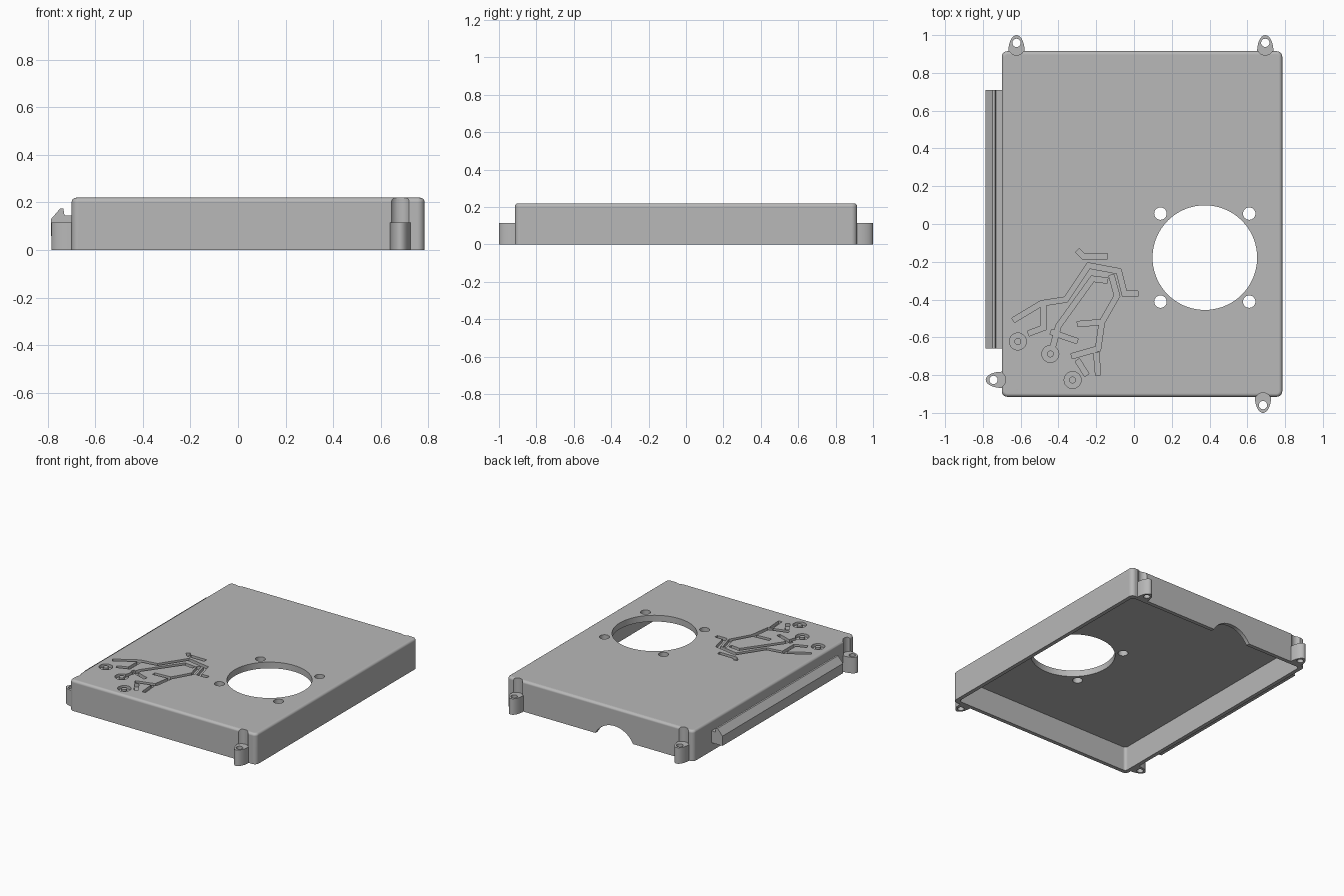
import bpy
import bmesh
from math import sin, cos, pi, radians
from mathutils import Matrix, Vector

if "Cube" in bpy.data.objects:
    bpy.data.objects.remove(bpy.data.objects["Cube"])

X0, X1, Y, TOP = -0.70, 0.785, 0.915, 0.22
LUG_TOP = 0.115
SWAP_YZ = Matrix(((1, 0, 0, 0), (0, 0, 1, 0), (0, 1, 0, 0), (0, 0, 0, 1)))

grey = bpy.data.materials.new("plain grey")
grey.use_nodes = True
grey.diffuse_color = (0.48, 0.48, 0.48, 1)
grey.node_tree.nodes["Principled BSDF"].inputs["Base Color"].default_value = grey.diffuse_color


def finish(name, bm):
    bmesh.ops.recalc_face_normals(bm, faces=bm.faces[:])
    mesh = bpy.data.meshes.new(name)
    bm.to_mesh(mesh)
    bm.free()
    mesh.materials.append(grey)
    obj = bpy.data.objects.new(name, mesh)
    bpy.context.scene.collection.objects.link(obj)
    return obj


def prism(name, pts, z0, z1, matrix=None):
    """Extrude a flat outline from z0 to z1."""
    bm = bmesh.new()
    face = bm.faces.new([bm.verts.new((x, y, z0)) for x, y in pts])
    ext = bmesh.ops.extrude_face_region(bm, geom=[face])["geom"]
    for v in ext:
        if isinstance(v, bmesh.types.BMVert):
            v.co.z = z1
    if matrix:
        bm.transform(matrix)
    return finish(name, bm)


def circle(cx, cy, r, n=32):
    return [(cx + r * cos(2 * pi * i / n), cy + r * sin(2 * pi * i / n)) for i in range(n)]


def rounded_box(name, lo, hi, corner, top_edge):
    bm = bmesh.new()
    bmesh.ops.create_cube(bm, size=1)
    for v in bm.verts:
        v.co = [(a + b) / 2 + c * (b - a) for a, b, c in zip(lo, hi, v.co)]
    upright = [e for e in bm.edges if abs(e.verts[0].co.z - e.verts[1].co.z) > 0.01]
    bmesh.ops.bevel(bm, geom=upright, offset=corner, segments=6, profile=0.5, affect='EDGES')
    if top_edge:
        rim = [e for e in bm.edges if all(v.co.z > hi[2] - 0.001 for v in e.verts)]
        bmesh.ops.bevel(bm, geom=rim, offset=top_edge, segments=4, profile=0.5, affect='EDGES')
    return finish(name, bm)


def ribbon(path, width):
    """Mitred outline around an open path."""
    p = [Vector(q) for q in path]
    left, right = [], []
    for i, q in enumerate(p):
        dirs = [(b - a).normalized() for a, b in zip(p[max(i - 1, 0):i + 1], p[max(i - 1, 0) + 1:i + 2])]
        normals = [Vector((-d.y, d.x)) for d in dirs]
        n = sum(normals, Vector((0, 0))).normalized()
        off = n * (width / 2 / n.dot(normals[0]))
        left.append(tuple(q + off))
        right.append(tuple(q - off))
    return left + right[::-1]


def ring(name, cx, cy, outer, inner, z0, z1):
    body = prism(name, circle(cx, cy, outer, 24), z0, z1)
    carve(body, [prism("ring core", circle(cx, cy, inner, 24), z0 - 0.1, z1 + 0.1)])
    return body


def carve(obj, cutters):
    """Cut the helpers out of obj, then drop them."""
    for c in cutters:
        c.hide_render = True
        mod = obj.modifiers.new("cut", 'BOOLEAN')
        mod.operation, mod.solver, mod.object = 'DIFFERENCE', 'EXACT', c
    bpy.context.view_layer.update()
    deps = bpy.context.evaluated_depsgraph_get()
    mesh = bpy.data.meshes.new_from_object(obj.evaluated_get(deps))
    obj.modifiers.clear()
    obj.data = mesh
    for c in cutters:
        bpy.data.objects.remove(c)


def smooth(obj):
    bpy.ops.object.select_all(action='DESELECT')
    obj.select_set(True)
    bpy.context.view_layer.objects.active = obj
    bpy.ops.object.shade_smooth_by_angle(angle=radians(30))
    obj.modifiers.new("even shading", 'WEIGHTED_NORMAL').keep_sharp = True


# Hollow cover, open underneath
cover = rounded_box("cover", (X0, -Y, 0), (X1, Y, TOP), 0.03, 0.018)
wall = 0.028
cuts = [rounded_box("cavity", (X0 + wall, wall - Y, -0.1), (X1 - wall, Y - wall, 0.175), 0.02, 0)]

# Fan opening with four screw holes
fan_x, fan_y = 0.375, -0.178
cuts.append(prism("fan cut", circle(fan_x, fan_y, 0.277, 72), 0.1, 0.3))
for sx in (-1, 1):
    for sy in (-1, 1):
        cuts.append(prism("screw cut", circle(fan_x + sx * 0.235, fan_y + sy * 0.233, 0.033, 24), 0.1, 0.3))

# Cable arch in the back wall
cuts.append(prism("arch cut", circle(-0.07, -0.08, 0.17, 48), Y - 0.1, Y + 0.1, SWAP_YZ))

# Screw lugs, each with a shallow tool recess in the wall above it
lugs = {
    "back_right_lug": (-0.622, Y, 90),
    "back_left_lug": (0.695, Y, 90),
    "front_left_lug": (0.683, -Y, -90),
    "side_lug": (X0, -0.825, 180),
}
parts = [cover]
for name, (x, y, turn) in lugs.items():
    place = Matrix.Translation((x, y, 0)) @ Matrix.Rotation(radians(turn), 4, 'Z')
    arc = [(0.085 * cos(a), 0.043 * sin(a)) for a in (pi * (i / 20 - 0.5) for i in range(21))]
    lug = prism(name, [(-0.015, -0.043)] + arc + [(-0.015, 0.043)], 0, LUG_TOP, place)
    carve(lug, [prism("lug hole", circle(0.044, 0, 0.022, 24), -0.1, 0.3, place)])
    cuts.append(prism("tool recess", circle(0.022, 0, 0.043), LUG_TOP, 0.3, place))
    parts.append(lug)

# Engraved circuit traces ending in ring pads
floor = 0.198
traces = [
    [(-0.64, -0.51), (-0.49, -0.42), (-0.36, -0.40), (-0.24, -0.22), (-0.08, -0.25), (-0.05, -0.37), (0.02, -0.37)],
    [(-0.48, -0.43), (-0.48, -0.55), (-0.56, -0.58)],
    [(-0.43, -0.65), (-0.40, -0.54), (-0.22, -0.29), (-0.14, -0.30)],
    [(-0.44, -0.57), (-0.36, -0.60), (-0.30, -0.62)],
    [(-0.33, -0.70), (-0.19, -0.66), (-0.17, -0.52), (-0.09, -0.38), (-0.12, -0.27)],
    [(-0.30, -0.53), (-0.18, -0.52)],
    [(-0.30, -0.72), (-0.25, -0.80)],
    [(-0.20, -0.68), (-0.19, -0.80)],
    [(-0.30, -0.14), (-0.27, -0.17), (-0.14, -0.17)],
]
for path in traces:
    cuts.append(prism("trace cut", ribbon(path, 0.028), floor, 0.3))
for cx, cy in ((-0.615, -0.622), (-0.443, -0.688), (-0.325, -0.826)):
    cuts.append(ring("pad cut", cx, cy, 0.045, 0.018, floor, 0.3))
carve(cover, cuts)

# Hooked rail along the right side
hook = [(-0.695, 0.06), (-0.787, 0.06), (-0.787, 0.13), (-0.748, 0.175),
        (-0.735, 0.175), (-0.73, 0.145), (-0.695, 0.145)]
parts.append(prism("side_rail", hook, -0.66, 0.71, SWAP_YZ))

for part in parts:
    smooth(part)
